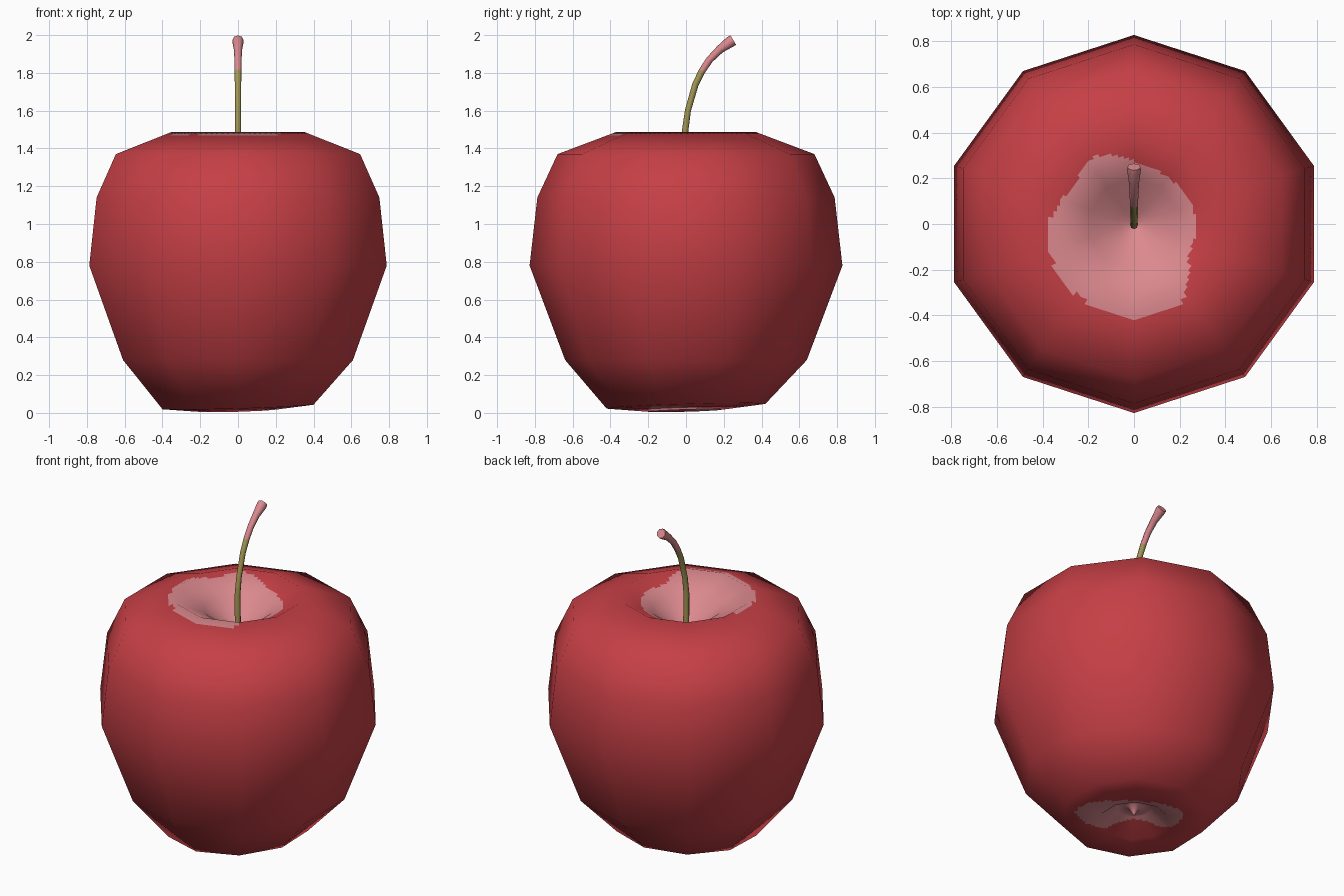
import bpy, math
from mathutils import Vector

if "Cube" in bpy.data.objects:
    bpy.data.objects.remove(bpy.data.objects["Cube"])


def material(name, rgb):
    m = bpy.data.materials.new(name)
    m.diffuse_color = (*rgb, 1)
    m.use_nodes = True
    m.node_tree.nodes["Principled BSDF"].inputs["Base Color"].default_value = m.diffuse_color
    return m


red = material("apple red", (0.56, 0.05, 0.06))
pink = material("pale pink", (0.71, 0.25, 0.27))
olive = material("stem olive", (0.37, 0.31, 0.09))


def add_object(name, verts, faces, mats):
    me = bpy.data.meshes.new(name)
    me.from_pydata(verts, [], faces)
    for m in mats:
        me.materials.append(m)
    me.shade_smooth()
    ob = bpy.data.objects.new(name, me)
    bpy.context.collection.objects.link(ob)
    return ob


# Apple profile (radius, height) from the calyx point up and into the stem hollow
profile = [(0.003, 0.05), (0.035, 0.10), (0.10, 0.10), (0.20, 0.012),
           (0.42, 0.035), (0.64, 0.28), (0.828, 0.78), (0.787, 1.14),
           (0.68, 1.37), (0.37, 1.487), (0.20, 1.40), (0.07, 1.29), (0.003, 1.26)]
profile = [Vector(p) for p in profile]
SIDES, SUB = 10, 8


def segment_normal(i):
    d = profile[i + 1] - profile[i]
    return Vector((d.y, -d.x)).normalized()


last = len(profile) - 1
normals = [(segment_normal(max(i - 1, 0)) + segment_normal(min(i, last - 1))).normalized()
           for i in range(last + 1)]

# Fine rings lie on the flat faces, so colour patches can be cut cleanly
rings = []
for i in range(last):
    n = 12 if max(profile[i].x, profile[i + 1].x) < 0.69 and i != 4 else 1
    for k in range(n):
        t = k / n
        rings.append((profile[i].lerp(profile[i + 1], t), normals[i].lerp(normals[i + 1], t)))
rings.append((profile[last], normals[last]))

corner = [Vector((math.cos(a), math.sin(a), 0)) for a in
          (math.pi / 2 + 2 * math.pi * s / SIDES for s in range(SIDES))]
spokes = [corner[s].lerp(corner[(s + 1) % SIDES], k / SUB)
          for s in range(SIDES) for k in range(SUB)]

verts, vnormals, faces = [], [], []
for p, n in rings:
    for d in spokes:
        v = d * p.x + Vector((0, 0, p.y))
        if p.y < 0.2:                      # slightly tilted base
            v.z += 0.03 * (v.x + v.y)
        verts.append(v)
        vnormals.append((d * n.x + Vector((0, 0, n.y))).normalized())
N = len(spokes)
for i in range(len(rings) - 1):
    for j in range(N):
        k = (j + 1) % N
        faces.append((i * N + j, i * N + k, (i + 1) * N + k, (i + 1) * N + j))
faces.append(tuple(reversed(range(N))))
faces.append(tuple((len(rings) - 1) * N + j for j in range(N)))
apple = add_object("apple_body", verts, faces, [red, pink])

# Pale patches: outline radius every 30 degrees on top, an oval below
outline = [0.27, 0.26, 0.25, 0.275, 0.34, 0.31, 0.375, 0.395, 0.40, 0.41, 0.405, 0.27]


def is_pale(c):
    if c.z > 1.2:
        a = math.degrees(math.atan2(c.y, c.x)) % 360 / 30
        i = int(a) % 12
        r = outline[i] + (outline[(i + 1) % 12] - outline[i]) * (a - int(a))
        return math.hypot(c.x, c.y) < r
    if c.z < 0.2:
        u, v = -0.8 * c.x + 0.6 * c.y, 0.6 * c.x + 0.8 * c.y
        return ((u + 0.03) / 0.31) ** 2 + ((v - 0.05) / 0.16) ** 2 < 1
    return False


for f in apple.data.polygons:
    f.material_index = int(is_pale(f.center))
apple.data.normals_split_custom_set_from_vertices(vnormals)

# Stem: tapered tube bending backwards (y, z, radius)
path = [(0, 1.22, 0.018), (-0.005, 1.49, 0.017), (0.01, 1.60, 0.016), (0.05, 1.74, 0.017),
        (0.085, 1.81, 0.018), (0.125, 1.87, 0.019), (0.18, 1.925, 0.022),
        (0.235, 1.965, 0.030), (0.25, 1.974, 0.029)]
S = 8
verts, faces = [], []
for i, (y, z, r) in enumerate(path):
    a, b = path[max(i - 1, 0)], path[min(i + 1, len(path) - 1)]
    t = Vector((0, b[0] - a[0], b[1] - a[1])).normalized()
    side = Vector((0, t.z, -t.y))
    for s in range(S):
        w = 2 * math.pi * s / S
        verts.append(Vector((r * math.cos(w), y, z)) + side * (r * math.sin(w)))
for i in range(len(path) - 1):
    for s in range(S):
        k = (s + 1) % S
        faces.append((i * S + s, i * S + k, (i + 1) * S + k, (i + 1) * S + s))
faces.append(tuple(reversed(range(S))))
faces.append(tuple((len(path) - 1) * S + s for s in range(S)))
stem = add_object("stem", verts, faces, [olive, pink])
for f in stem.data.polygons:
    f.material_index = int(f.center.z > 1.82)
bpy.context.view_layer.objects.active = stem
stem.select_set(True)
bpy.ops.object.shade_smooth_by_angle(angle=math.radians(50))
